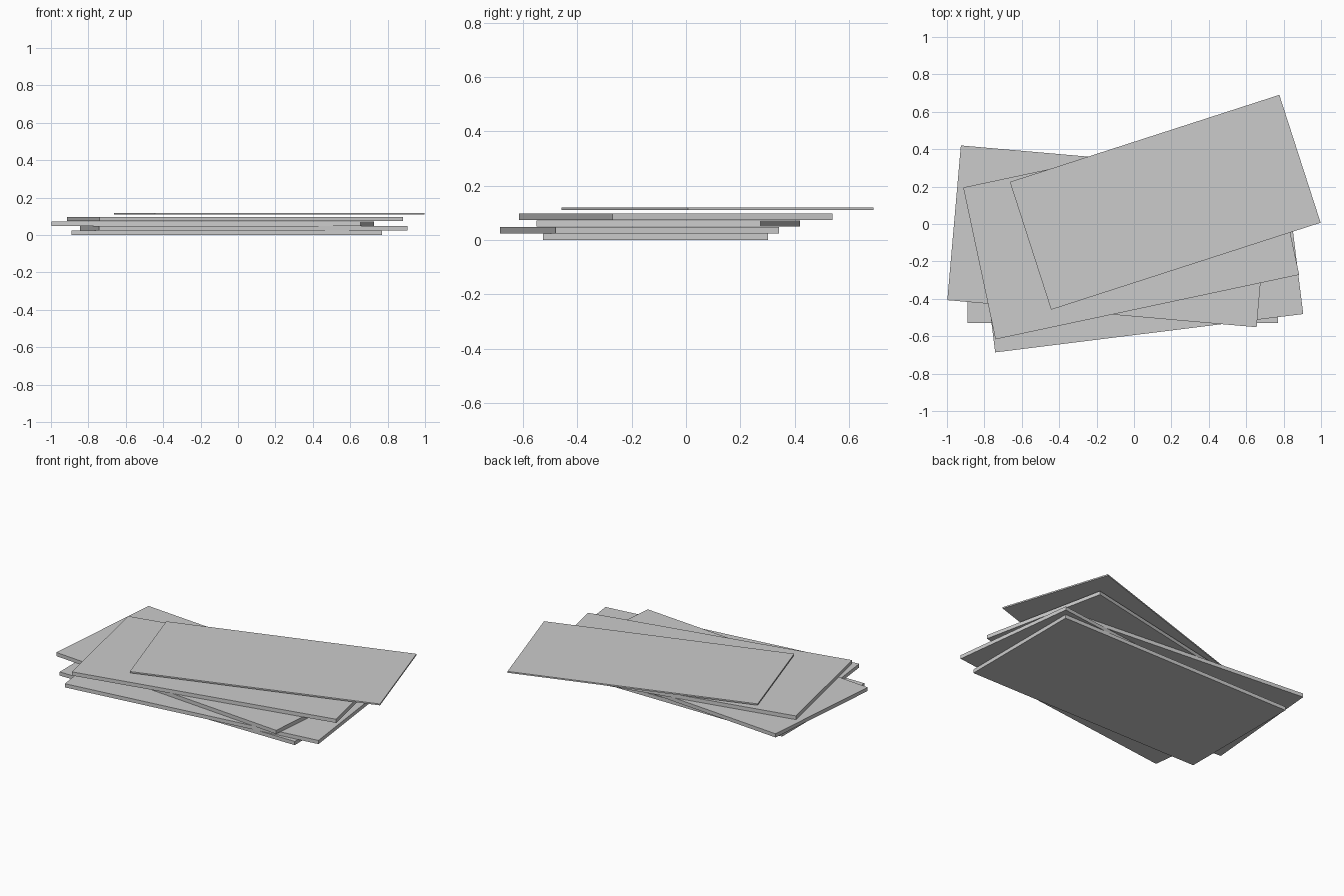
import bpy
from math import radians

if "Cube" in bpy.data.objects:
    bpy.data.objects.remove(bpy.data.objects["Cube"])

# One plain grey for every slab
grey = bpy.data.materials.new("light_grey")
grey.diffuse_color = (0.6, 0.6, 0.6, 1.0)
grey.use_nodes = True
grey.node_tree.nodes["Principled BSDF"].inputs["Base Color"].default_value = grey.diffuse_color


def slab(name, center, size, angle, z0, z1):
    """Flat rectangular board turned about the vertical axis."""
    bpy.ops.mesh.primitive_cube_add(size=1, location=(*center, (z0 + z1) / 2),
                                    rotation=(0, 0, radians(angle)))
    ob = bpy.context.object
    ob.name = name
    ob.scale = (*size, z1 - z0)
    bpy.ops.object.transform_apply(location=False, rotation=False, scale=True)
    ob.data.materials.append(grey)


# Stack of four equal boards, each turned differently
thick, pitch = 0.0236, 0.0246
boards = [
    ("bottom_board", (-0.06, -0.113), 0.0),
    ("second_board", (0.03, -0.172), 7.1),
    ("third_board", (-0.135, -0.066), -5.0),
    ("fourth_board", (-0.015, -0.038), 12.0),
]
for i, (name, center, angle) in enumerate(boards):
    slab(name, center, (1.66, 0.83), angle, i * pitch, i * pitch + thick)

# Thin smaller sheet hovering on top
slab("top_sheet", (0.167, 0.116), (1.514, 0.718), 17.9, 0.11, 0.119)
